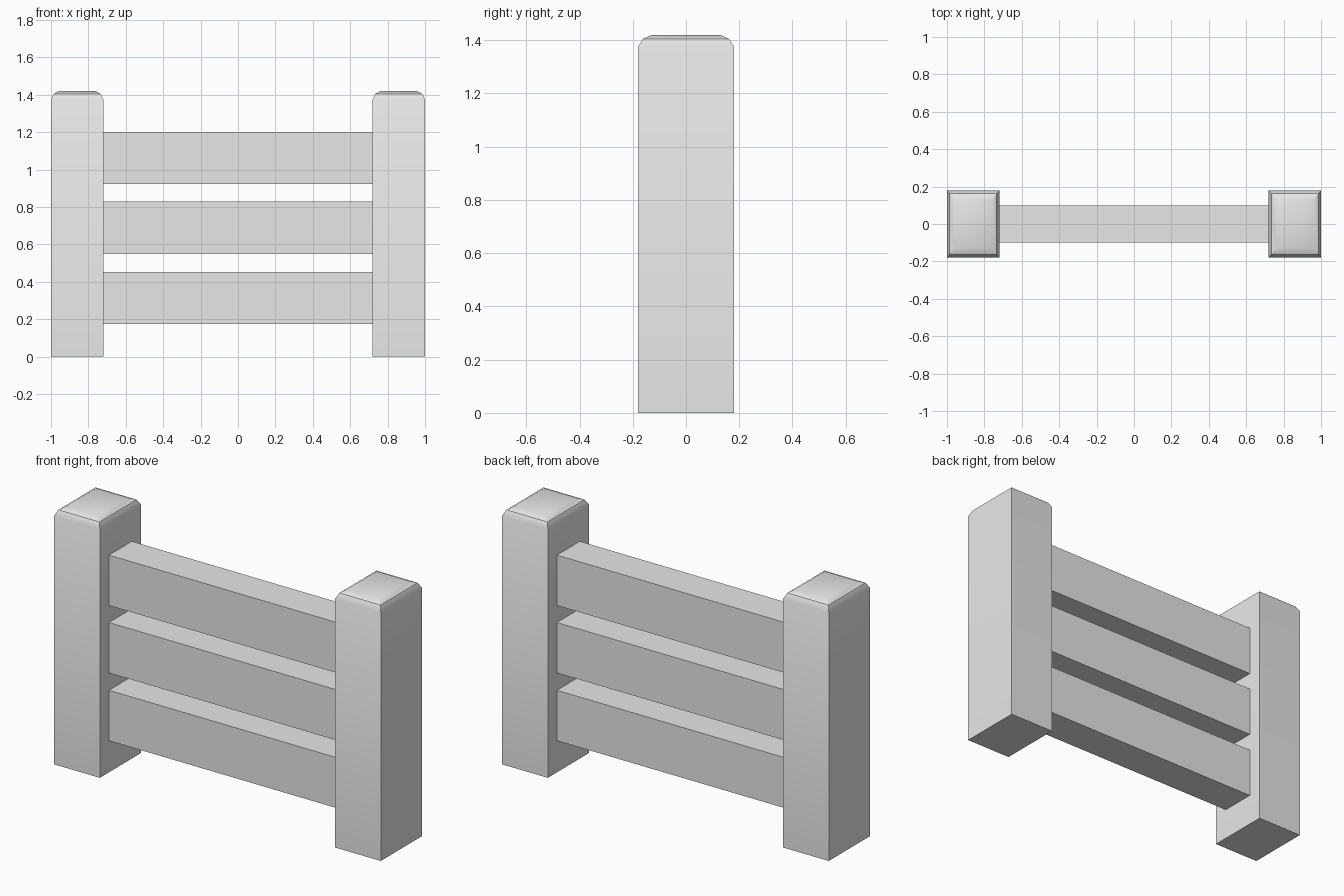
import bpy, bmesh, math

cube = bpy.data.objects.get("Cube")
if cube:
    bpy.data.objects.remove(cube, do_unlink=True)

GREY = (0.8, 0.8, 0.8, 1)
mat = bpy.data.materials.new("plain grey")
mat.use_nodes = True
mat.diffuse_color = GREY
mat.node_tree.nodes["Principled BSDF"].inputs["Base Color"].default_value = GREY


def stack(name, half_x, half_y, layers, x=0):
    """Closed rectangular column through (height, scale) layers."""
    bm = bmesh.new()
    corners = [(-1, -1), (1, -1), (1, 1), (-1, 1)]
    rings = [[bm.verts.new((sx * half_x * s, sy * half_y * s, z)) for sx, sy in corners]
             for z, s in layers]
    bm.faces.new(rings[0][::-1])
    bm.faces.new(rings[-1])
    for low, high in zip(rings, rings[1:]):
        for i in range(4):
            j = (i + 1) % 4
            bm.faces.new((low[i], low[j], high[j], high[i]))
    mesh = bpy.data.meshes.new(name)
    bm.to_mesh(mesh)
    bm.free()
    mesh.materials.append(mat)
    obj = bpy.data.objects.new(name, mesh)
    obj.location.x = x
    bpy.context.collection.objects.link(obj)
    return obj


# Posts with softly rounded caps
POST = [(0, 1), (1.375, 1), (1.405, 0.9), (1.42, 0.71)]
for side, x in (("left", 0.86), ("right", -0.86)):
    post = stack(side + "_post", 0.14, 0.18, POST, x)
    bpy.ops.object.select_all(action="DESELECT")
    post.select_set(True)
    bpy.context.view_layer.objects.active = post
    bpy.ops.object.shade_smooth_by_angle(angle=math.radians(33))

# Three horizontal rails between the posts
for level, z in (("lower", 0.175), ("middle", 0.55), ("upper", 0.923)):
    stack(level + "_rail", 0.725, 0.1, [(z, 1), (z + 0.279, 1)])
